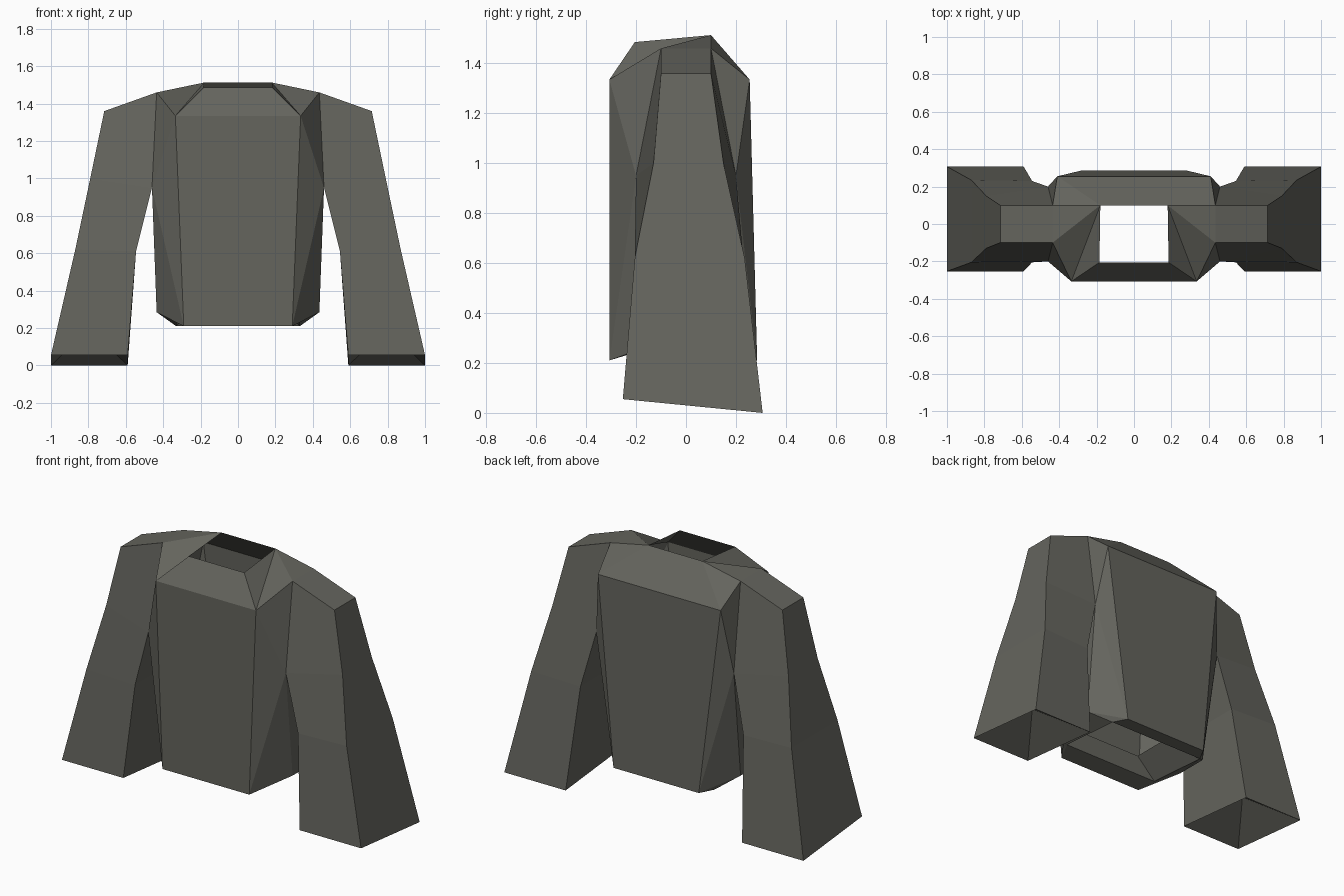
import bpy

if "Cube" in bpy.data.objects:
    bpy.data.objects.remove(bpy.data.objects["Cube"])

cloth = bpy.data.materials.new("dark_cloth")
cloth.diffuse_color = (0.128, 0.128, 0.11, 1)
cloth.use_nodes = True
cloth.node_tree.nodes["Principled BSDF"].inputs["Base Color"].default_value = cloth.diffuse_color


def mirrored_part(name, points, faces):
    """Build the +x half from named points and mirror it over x = 0."""
    keys = list(points)
    mesh = bpy.data.meshes.new(name)
    mesh.from_pydata([points[k] for k in keys], [],
                     [[keys.index(k) for k in f.split()] for f in faces])
    mesh.materials.append(cloth)
    obj = bpy.data.objects.new(name, mesh)
    bpy.context.collection.objects.link(obj)
    mirror = obj.modifiers.new("Mirror", 'MIRROR')
    mirror.use_clip = True
    mirror.merge_threshold = 0.001
    return obj


# Jacket body: open neck, angled front and back panels, recessed waist lining
body = {
    "neck_f": (0.185, -0.205, 1.485), "neck_b": (0.18, 0.10, 1.513),
    "shoulder_f": (0.435, -0.10, 1.46), "shoulder_b": (0.435, 0.10, 1.46),
    "chest": (0.335, -0.307, 1.335), "back": (0.41, 0.255, 1.335),
    "armpit_f": (0.46, -0.20, 0.95), "armpit_b": (0.46, 0.20, 0.95),
    "side_f": (0.435, -0.10, 0.285), "side_b": (0.435, 0.10, 0.285),
    "hem_f": (0.29, -0.307, 0.21), "hem_b": (0.285, 0.285, 0.21),
    "rim_f": (0.33, -0.21, 0.24), "rim_b": (0.33, 0.20, 0.21),
    "lining_f": (0.20, -0.205, 0.36), "lining_b": (0.20, 0.11, 0.36),
}
# Centre line points
for key in ("neck_f", "neck_b", "chest", "back", "hem_f", "hem_b",
            "rim_f", "rim_b", "lining_f", "lining_b"):
    body["mid_" + key] = (0, *body[key][1:])

mirrored_part("jacket_body", body, [
    "mid_chest mid_hem_f hem_f chest",
    "mid_neck_f mid_chest chest neck_f",
    "neck_f chest neck_b",
    "neck_b chest shoulder_f",
    "neck_b shoulder_f shoulder_b",
    "mid_neck_b neck_b back mid_back",
    "neck_b shoulder_b back",
    "mid_back back hem_b mid_hem_b",
    "chest armpit_f shoulder_f",
    "chest hem_f armpit_f",
    "hem_f side_f armpit_f",
    "armpit_f side_f side_b armpit_b",
    "armpit_b side_b hem_b",
    "armpit_b hem_b back",
    "shoulder_b armpit_b back",
    # underside of the hem
    "mid_hem_f mid_rim_f rim_f hem_f",
    "hem_f rim_f side_f",
    "side_f rim_f rim_b side_b",
    "side_b rim_b hem_b",
    "hem_b rim_b mid_rim_b mid_hem_b",
    # lining running up inside
    "mid_rim_f mid_lining_f lining_f rim_f",
    "rim_f lining_f lining_b rim_b",
    "rim_b lining_b mid_lining_b mid_rim_b",
])

# Sleeve rings: inner x, z and y pairs, outer x, z and y pairs
rings = [
    (0.435, (1.46, 1.46), (-0.10, 0.10), 0.715, (1.36, 1.36), (-0.10, 0.10)),
    (0.46, (0.95, 0.95), (-0.20, 0.20), 0.79, (1.00, 1.00), (-0.13, 0.15)),
    (0.545, (0.61, 0.61), (-0.205, 0.23), 0.87, (0.62, 0.62), (-0.205, 0.235)),
    (0.59, (0.055, 0.0), (-0.253, 0.307), 1.0, (0.055, 0.0), (-0.253, 0.307)),
]
sleeve, faces = {}, ["a0 b0 c0 d0"]
for i, (xi, zi, yi, xo, zo, yo) in enumerate(rings):
    sleeve[f"a{i}"] = (xi, yi[0], zi[0])
    sleeve[f"b{i}"] = (xo, yo[0], zo[0])
    sleeve[f"c{i}"] = (xo, yo[1], zo[1])
    sleeve[f"d{i}"] = (xi, yi[1], zi[1])
    if i:
        for p, q in ("ab", "bc", "cd", "da"):
            # the sleeve opens into the body above the armpit
            if not (i == 1 and p == "d"):
                faces.append(f"{p}{i-1} {p}{i} {q}{i} {q}{i-1}")
# Hollow cuff: a recessed pyramid inside the sleeve end
sleeve["tip"] = (0.795, 0.03, 0.20)
faces += [f"{p}3 tip {q}3" for p, q in ("ab", "bc", "cd", "da")]
mirrored_part("sleeves", sleeve, faces)
